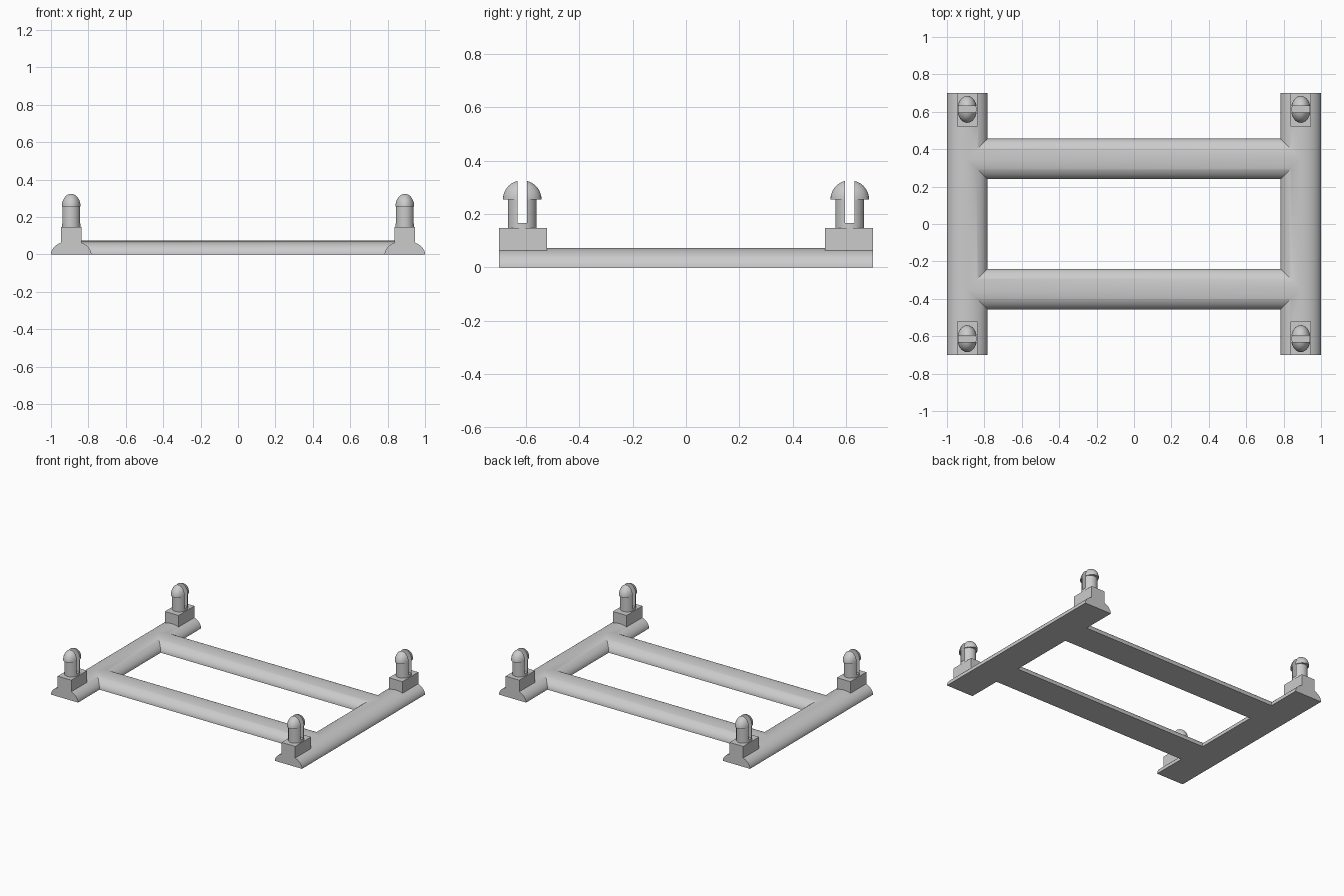
import bpy, bmesh, math
from mathutils import Matrix

if "Cube" in bpy.data.objects:
    bpy.data.objects.remove(bpy.data.objects["Cube"], do_unlink=True)

HALF_W, HEIGHT = 0.108, 0.073         # half-round bar section
RAIL_X, BAR_Y, END_Y = 0.892, 0.348, 0.7
PEG_Y, SLOT = 0.613, 0.017            # peg position, half slot width

grey = bpy.data.materials.new("light_grey")
grey.use_nodes = True
colour = (0.6, 0.6, 0.6, 1)
grey.diffuse_color = colour
grey.node_tree.nodes["Principled BSDF"].inputs["Base Color"].default_value = colour


def make_object(name, bm):
    bmesh.ops.recalc_face_normals(bm, faces=bm.faces)
    mesh = bpy.data.meshes.new(name)
    bm.to_mesh(mesh)
    bm.free()
    mesh.materials.append(grey)
    ob = bpy.data.objects.new(name, mesh)
    bpy.context.collection.objects.link(ob)
    return ob


def activate(ob):
    bpy.ops.object.select_all(action="DESELECT")
    ob.select_set(True)
    bpy.context.view_layer.objects.active = ob


def smooth(ob):
    activate(ob)
    bpy.ops.object.shade_smooth_by_angle(angle=math.radians(30))


def loft(bm, rings):
    """Skin a list of equal-length point rings and close both ends."""
    loops = [[bm.verts.new(p) for p in ring] for ring in rings]
    n = len(loops[0])
    for a, b in zip(loops, loops[1:]):
        for i in range(n):
            j = (i + 1) % n
            bm.faces.new((a[i], a[j], b[j], b[i]))
    bm.faces.new(loops[0])
    bm.faces.new(loops[-1])


def half_round(name, length, turn, x, y):
    """Flat-bottomed half-round bar, along y before turning."""
    arc = [math.pi * i / 32 for i in range(33)]
    section = [(HALF_W * math.cos(a), HEIGHT * math.sin(a)) for a in arc]
    bm = bmesh.new()
    loft(bm, [[(u, v, w) for u, w in section] for v in (-length / 2, length / 2)])
    bm.transform(Matrix.Translation((x, y, 0)) @ Matrix.Rotation(turn, 4, "Z"))
    return make_object(name, bm)


def box(name, lo, hi):
    bm = bmesh.new()
    bmesh.ops.create_cube(bm, size=1)
    for v in bm.verts:
        v.co = [hi[k] if v.co[k] > 0 else lo[k] for k in range(3)]
    return make_object(name, bm)


def oval(rx, ry, z):
    angles = [2 * math.pi * i / 32 for i in range(32)]
    return [(rx * math.cos(a), ry * math.sin(a), z) for a in angles]


def peg_prong(side):
    """One half of the split peg: shaft plus overhanging domed head."""
    rings = [oval(0.05, 0.054, 0.165), oval(0.05, 0.054, 0.255)]
    for i in range(12):
        a = math.pi / 2 * i / 12
        c = math.cos(a)
        rings.append(oval(0.052 * c, 0.072 * c, 0.255 + 0.071 * math.sin(a)))
    rings.append(oval(0.001, 0.0014, 0.326))
    bm = bmesh.new()
    loft(bm, rings)
    cut = bmesh.ops.bisect_plane(
        bm, geom=bm.verts[:] + bm.edges[:] + bm.faces[:],
        plane_co=(0, side * SLOT, 0), plane_no=(0, side, 0), clear_inner=True)
    edges = [e for e in cut["geom_cut"] if isinstance(e, bmesh.types.BMEdge)]
    bmesh.ops.contextual_create(bm, geom=edges)
    return bm


# Frame: two side rails, two crossbars and four corner blocks in one solid
frame = half_round("frame", 2 * END_Y, 0, -RAIL_X, 0)
parts = [half_round("left_rail", 2 * END_Y, 0, RAIL_X, 0)]
for sy in (-1, 1):
    parts.append(half_round("crossbar", 2 * RAIL_X, math.pi / 2, 0, sy * BAR_Y))
for sx in (-1, 1):
    for sy in (-1, 1):
        ys = sorted((sy * 0.52, sy * END_Y))
        x = sx * RAIL_X
        parts.append(box("corner_block", (x - 0.054, ys[0], 0.03),
                         (x + 0.054, ys[1], 0.147)))
activate(frame)
for part in parts:
    mod = frame.modifiers.new("join", "BOOLEAN")
    mod.operation, mod.solver, mod.object = "UNION", "EXACT", part
    bpy.ops.object.modifier_apply(modifier=mod.name)
    bpy.data.objects.remove(part, do_unlink=True)
smooth(frame)

# Split pegs on the corner blocks
for sx, side_name in ((-1, "right"), (1, "left")):
    for sy, end_name in ((-1, "front"), (1, "back")):
        place = Matrix.Translation((sx * RAIL_X, sy * PEG_Y, 0))
        label = end_name + "_" + side_name
        bm = bmesh.new()
        loft(bm, [oval(0.05, 0.054, 0.14), oval(0.05, 0.054, 0.166)])
        bm.transform(place)
        smooth(make_object(label + "_peg_base", bm))
        for side, prong in ((-1, "front"), (1, "back")):
            bm = peg_prong(side)
            bm.transform(place)
            smooth(make_object(label + "_peg_" + prong + "_prong", bm))
